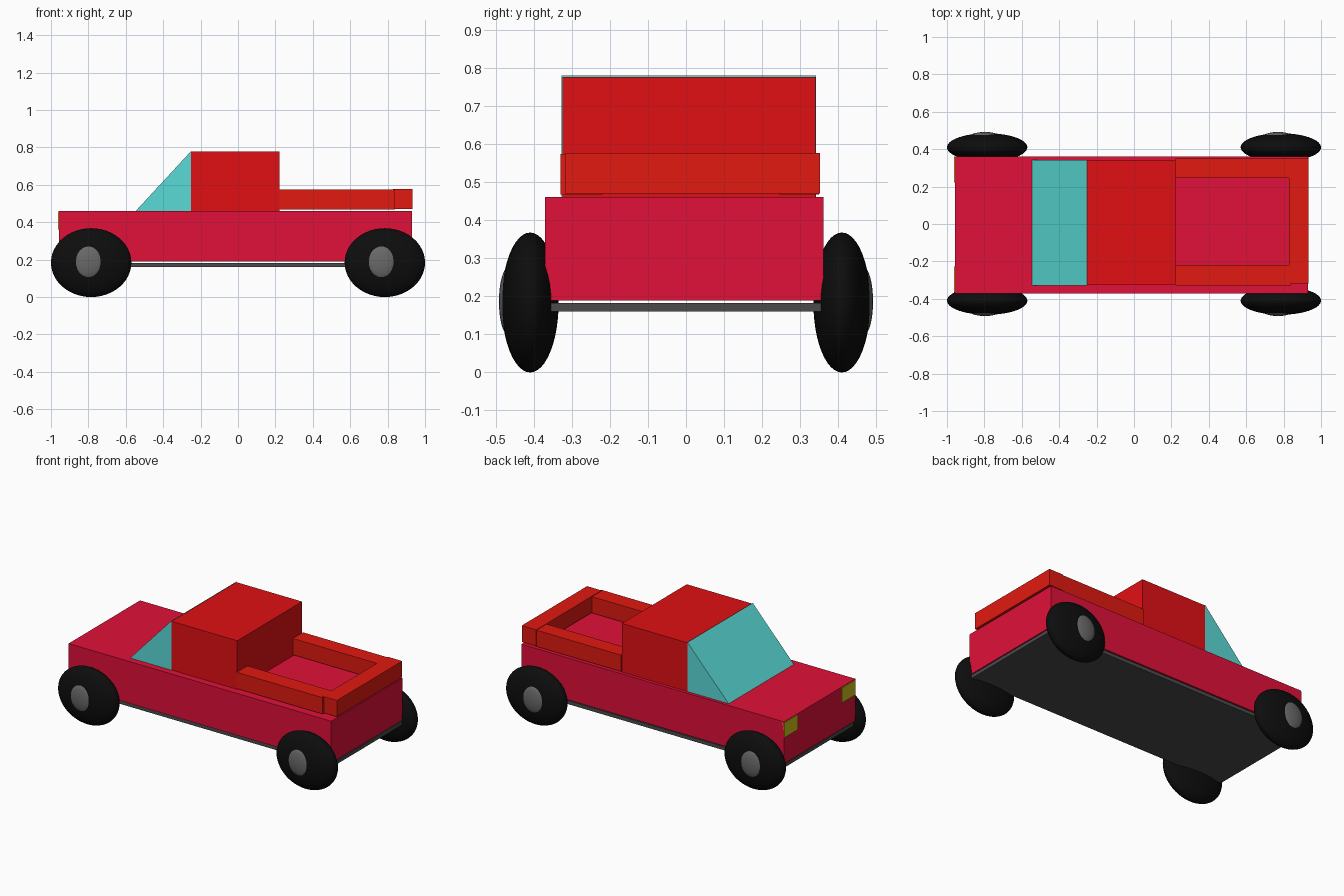
import bpy, bmesh

if "Cube" in bpy.data.objects:
    bpy.data.objects.remove(bpy.data.objects["Cube"])


def material(name, rgb):
    m = bpy.data.materials.new(name)
    m.diffuse_color = (*rgb, 1)
    m.use_nodes = True
    m.node_tree.nodes["Principled BSDF"].inputs["Base Color"].default_value = m.diffuse_color
    return m


PAINT = material("crimson_paint", (0.75, 0.005, 0.04))
CAB = material("cab_red", (0.75, 0.005, 0.007))
RAIL = material("rail_red", (0.75, 0.01, 0.005))
GLASS = material("teal_glass", (0.1, 0.7, 0.67))
RUBBER = material("black_rubber", (0.004, 0.004, 0.004))
METAL = material("hub_grey", (0.14, 0.14, 0.14))
UNDER = material("under_grey", (0.07, 0.07, 0.07))
LAMP = material("lamp_yellow", (0.6, 0.5, 0.01))


def finish(name, bm, mat):
    bmesh.ops.recalc_face_normals(bm, faces=bm.faces)
    me = bpy.data.meshes.new(name)
    bm.to_mesh(me)
    bm.free()
    me.materials.append(mat)
    ob = bpy.data.objects.new(name, me)
    bpy.context.collection.objects.link(ob)
    return ob


def prism(name, profile, y0, y1, mat):
    """Extrude an x-z profile from y0 to y1."""
    bm = bmesh.new()
    face = bm.faces.new([bm.verts.new((x, y0, z)) for x, z in profile])
    ext = bmesh.ops.extrude_face_region(bm, geom=[face])
    verts = [v for v in ext["geom"] if isinstance(v, bmesh.types.BMVert)]
    bmesh.ops.translate(bm, verts=verts, vec=(0, y1 - y0, 0))
    return finish(name, bm, mat)


def box(name, x, y, z, mat):
    profile = [(x[0], z[0]), (x[1], z[0]), (x[1], z[1]), (x[0], z[1])]
    return prism(name, profile, y[0], y[1], mat)


def ellipsoid(name, centre, radii, mat):
    bm = bmesh.new()
    bmesh.ops.create_uvsphere(bm, u_segments=48, v_segments=24, radius=1)
    bmesh.ops.scale(bm, vec=radii, verts=bm.verts)
    bmesh.ops.translate(bm, vec=centre, verts=bm.verts)
    for f in bm.faces:
        f.smooth = True
    return finish(name, bm, mat)


# Chassis and lower body
box("underbody", (-0.955, 0.93), (-0.357, 0.36), (0.16, 0.183), UNDER)
box("lower_body", (-0.958, 0.93), (-0.371, 0.362), (0.189, 0.461), PAINT)

# Cab with sloping windscreen wedge
box("cab", (-0.25, 0.222), (-0.325, 0.341), (0.461, 0.777), CAB)
prism("windscreen", [(-0.546, 0.461), (-0.25, 0.461), (-0.25, 0.781)],
      -0.328, 0.342, GLASS)

# Cargo bed rails and tailgate
box("bed_rail_right", (0.222, 0.84), (-0.33, -0.22), (0.468, 0.574), RAIL)
box("bed_rail_left", (0.222, 0.84), (0.246, 0.35), (0.468, 0.574), RAIL)
box("tailgate", (0.83, 0.934), (-0.318, 0.352), (0.471, 0.577), RAIL)

# Headlights, wheels and hubs on both sides
for side, s in (("right", -1), ("left", 1)):
    ys = sorted((s * 0.225 - 0.002, s * 0.364 - 0.002))
    box("headlight_" + side, (-0.963, -0.945), ys, (0.36, 0.457), LAMP)
    for end, x in (("front", -0.785), ("rear", 0.785)):
        tag = end + "_" + side
        ellipsoid("tyre_" + tag, (x, s * 0.41, 0.184), (0.215, 0.075, 0.184), RUBBER)
        ellipsoid("hub_" + tag, (x - 0.015 if x > 0 else x - 0.012, s * 0.467, 0.187),
                  (0.08, 0.025, 0.089), METAL)
